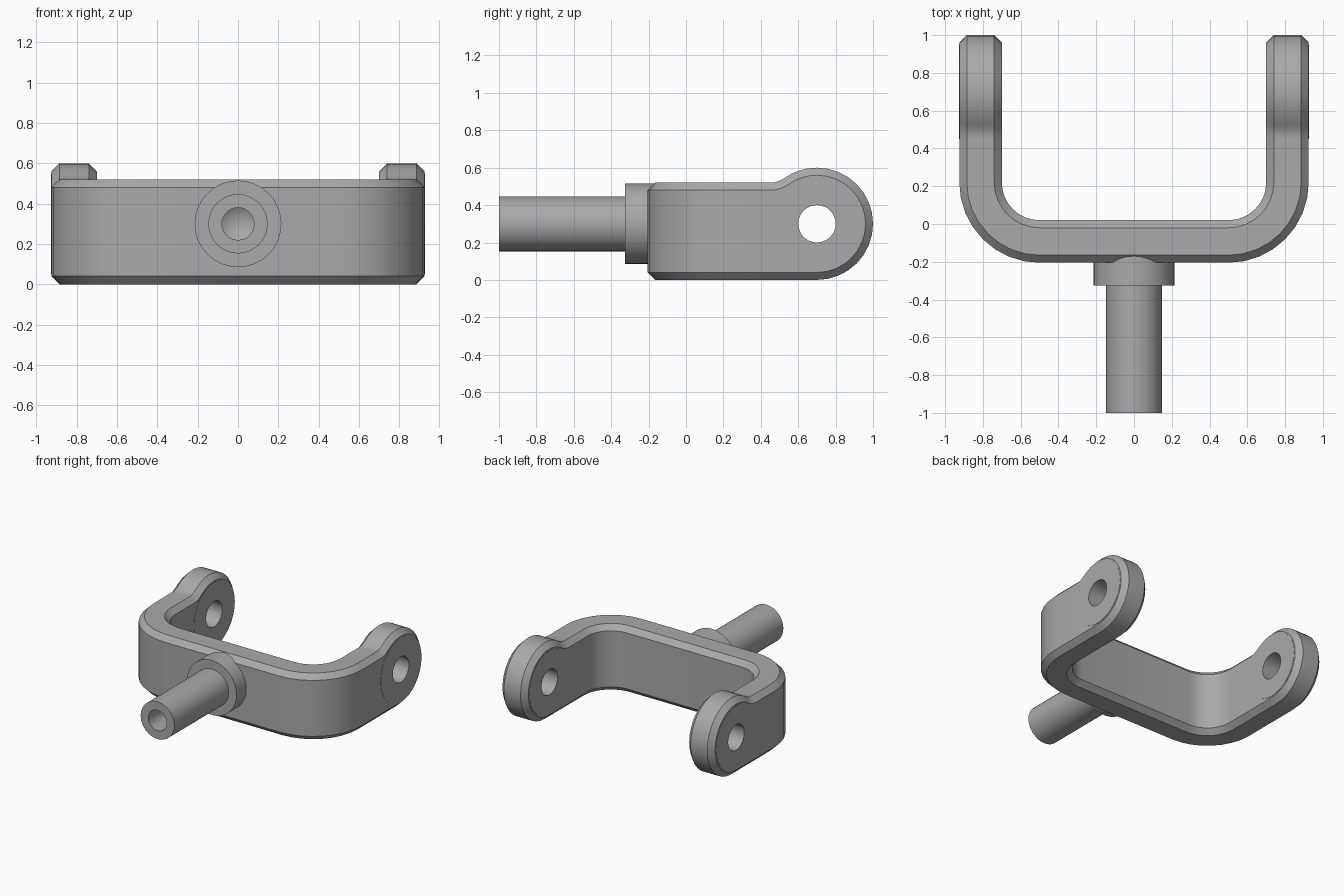
import bpy, bmesh, math
from mathutils import Vector

if "Cube" in bpy.data.objects:
    bpy.data.objects.remove(bpy.data.objects["Cube"])

steel = bpy.data.materials.new("grey steel")
steel.use_nodes = True
COLOUR = (0.4, 0.4, 0.4, 1)
steel.diffuse_color = COLOUR
steel.node_tree.nodes["Principled BSDF"].inputs["Base Color"].default_value = COLOUR

AXIS_Z = 0.30            # height of the stem and pin axes
T, C = 0.225, 0.04       # strap thickness and chamfer
INNER_X, INNER_Y = 0.70, 0.02
BEND = 0.20              # inner bend radius
HEIGHT = 0.52
EYE = Vector((0.70, AXIS_Z))
EYE_R, FILLET_R = 0.30, 0.13
FILLET = Vector((0.45, HEIGHT + FILLET_R))


def finish(bm, name):
    bmesh.ops.remove_doubles(bm, verts=bm.verts, dist=1e-5)
    bmesh.ops.recalc_face_normals(bm, faces=bm.faces)
    mesh = bpy.data.meshes.new(name)
    bm.to_mesh(mesh)
    bm.free()
    mesh.materials.append(steel)
    ob = bpy.data.objects.new(name, mesh)
    bpy.context.collection.objects.link(ob)
    return ob


def activate(ob):
    bpy.ops.object.select_all(action="DESELECT")
    ob.select_set(True)
    bpy.context.view_layer.objects.active = ob


def smooth(ob):
    activate(ob)
    bpy.ops.object.shade_smooth_by_angle(angle=math.radians(30))


def lathe(name, profile, axis, closed=False, steps=32):
    """Spin (radius, position) pairs about a horizontal axis at AXIS_Z, y = eye or x = 0."""
    bm = bmesh.new()
    rings = []
    for i in range(steps):
        a = 2 * math.pi * i / steps
        ring = []
        for r, p in profile:
            u, w = r * math.cos(a), AXIS_Z + r * math.sin(a)
            ring.append(bm.verts.new((p, EYE.x + u, w) if axis == "X" else (u, p, w)))
        rings.append(ring)
    n = len(profile)
    for i in range(steps):
        a, b = rings[i], rings[(i + 1) % steps]
        for j in range(n if closed else n - 1):
            k = (j + 1) % n
            bm.faces.new((a[j], a[k], b[k], b[j]))
    bmesh.ops.dissolve_degenerate(bm, dist=1e-5, edges=bm.edges)
    return finish(bm, name)


# Strap: one half lofted from chamfered sections, back centre to arm tip
def direction(deg):
    return Vector((math.cos(math.radians(deg)), math.sin(math.radians(deg))))


def section(top, top_in, bottom, bottom_in):
    return [(0, top_in), (C, top), (T - C, top), (T, top_in),
            (T, bottom_in), (T - C, bottom), (C, bottom), (0, bottom_in)]


plain = section(HEIGHT, HEIGHT - C, 0, C)
stations = [[(0, INNER_Y - o, z) for o, z in plain]]
for i in range(9):
    d = direction(-90 + 90 * i / 8)
    stations.append([(INNER_X - BEND + (BEND + o) * d.x,
                      INNER_Y + BEND + (BEND + o) * d.y, z) for o, z in plain])

up, down = Vector((0, 1)), Vector((0, -1))
join = math.degrees(math.atan2(FILLET.y - EYE.y, FILLET.x - EYE.x))
outline = []             # upper point, its normal, lower point, its normal
for i in range(5):
    n = direction(90 + (join - 90) * i / 4)
    p = FILLET - FILLET_R * n
    outline.append((p, n, Vector((p.x, 0)), down))
for i in range(1, 4):
    n = direction(join + (90 - join) * i / 4)
    p = EYE + EYE_R * n
    outline.append((p, n, Vector((p.x, 0)), down))
for i in range(9):
    n = direction(90 - 90 * i / 8)
    m = Vector((n.x, -n.y))
    outline.append((EYE + EYE_R * n, n, EYE + EYE_R * m, m))
for p, n, q, m in outline:
    points = section(p, p - C * n, q, q - C * m)
    stations.append([(INNER_X + o, yz.x, yz.y) for o, yz in points])

bm = bmesh.new()
loops = [[bm.verts.new(co) for co in s] for s in stations]
for a, b in zip(loops, loops[1:]):
    for j in range(8):
        k = (j + 1) % 8
        bm.faces.new((a[j], a[k], b[k], b[j]))
bmesh.ops.dissolve_degenerate(bm, dist=1e-5, edges=bm.edges)
strap = finish(bm, "yoke_strap")
mirror = strap.modifiers.new("mirror", "MIRROR")
mirror.use_clip = True

# Pin holes through both arms
cutter = lathe("hole_cutter", [(0, -1.2), (0.12, -1.2), (0.12, 1.2), (0, 1.2)], "X")
cutter.hide_render = True
cut = strap.modifiers.new("holes", "BOOLEAN")
cut.operation, cut.solver, cut.object = "DIFFERENCE", "EXACT", cutter
activate(strap)
for name in ("mirror", "holes"):
    bpy.ops.object.modifier_apply(modifier=name)
bpy.data.objects.remove(cutter)
smooth(strap)

# Bushings lining the pin holes, barely proud of the arm faces
for side, sign in (("left", 1), ("right", -1)):
    x0, x1 = sign * (INNER_X - 0.002), sign * (INNER_X + T + 0.002)
    smooth(lathe(side + "_bushing", [(0.10, x0), (0.25, x0), (0.25, x1), (0.10, x1)],
                 "X", closed=True))

# Stem with a drilled end, and the collar that seats it
smooth(lathe("stem", [(0, -0.45), (0.08, -0.5), (0.08, -1), (0.147, -1),
                      (0.147, -0.3), (0, -0.3)], "Y"))
smooth(lathe("collar", [(0, -0.325), (0.215, -0.325), (0.215, -0.1), (0, -0.1)], "Y"))
